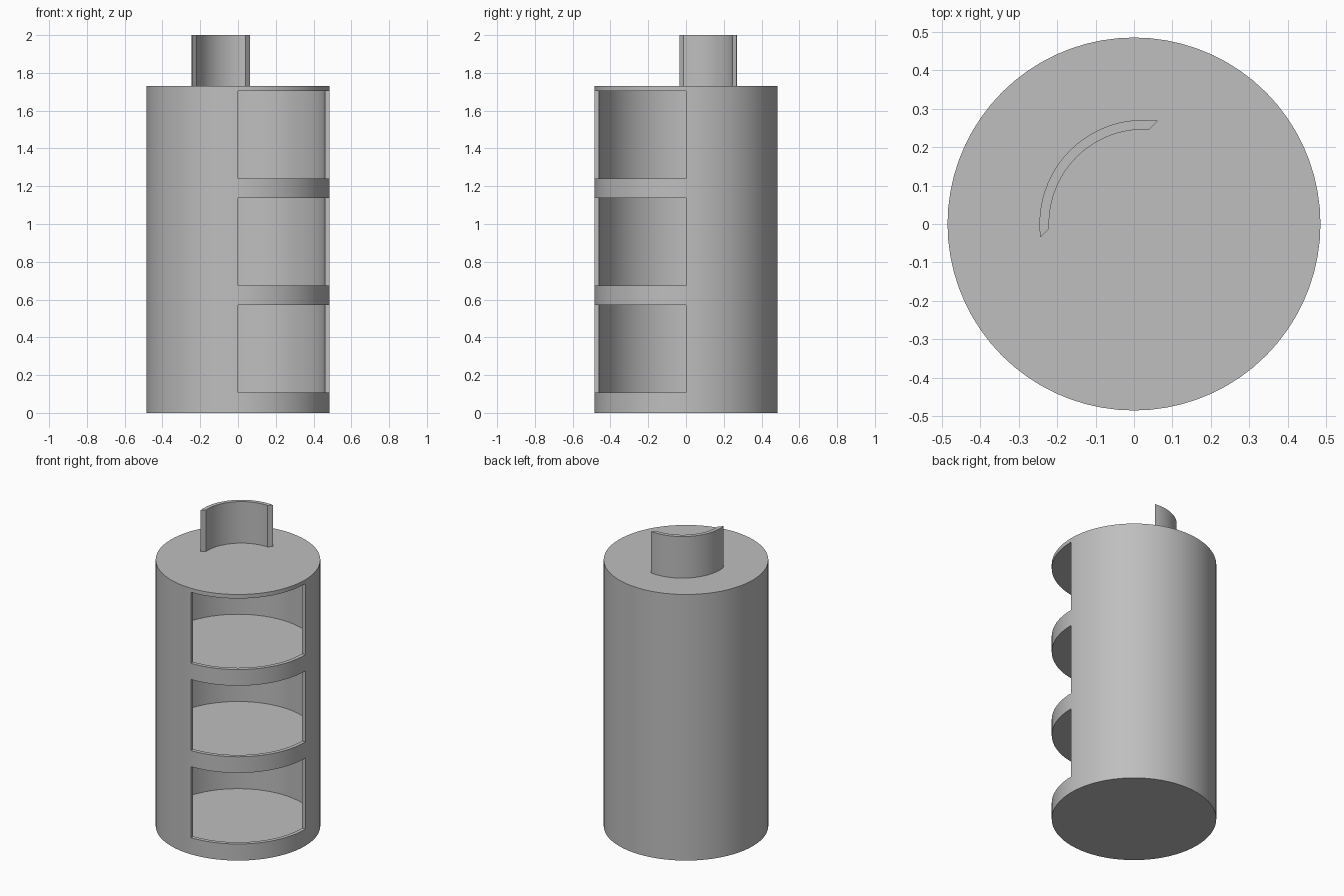
import bpy, bmesh
from math import cos, sin, radians

cube = bpy.data.objects.get("Cube")
if cube:
    bpy.data.objects.remove(cube, do_unlink=True)

RADIUS, INNER, HEIGHT = 0.485, 0.46, 1.73
SEGMENTS = 72
PLATE, LIP, PITCH = 0.027, 0.081, 0.567

grey = bpy.data.materials.new("plain_grey")
grey.use_nodes = True
colour = (0.52, 0.52, 0.52, 1)
grey.diffuse_color = colour
grey.node_tree.nodes["Principled BSDF"].inputs["Base Color"].default_value = colour


def finish(name, bm):
    """Clean the mesh, link it as an object and smooth the curved faces."""
    bmesh.ops.remove_doubles(bm, verts=bm.verts, dist=0.0005)
    bmesh.ops.recalc_face_normals(bm, faces=bm.faces)
    mesh = bpy.data.meshes.new(name)
    bm.to_mesh(mesh)
    bm.free()
    mesh.materials.append(grey)
    obj = bpy.data.objects.new(name, mesh)
    bpy.context.collection.objects.link(obj)
    bpy.ops.object.select_all(action='DESELECT')
    obj.select_set(True)
    bpy.context.view_layer.objects.active = obj
    bpy.ops.object.shade_smooth_by_angle(angle=radians(30))
    return obj


def polar(radius, angle, z, centre=(0, 0)):
    a = radians(angle)
    return (centre[0] + radius * cos(a), centre[1] + radius * sin(a), z)


def face(bm, points):
    return bm.faces.new([bm.verts.new(p) for p in points])


# Tiered cylinder: three hollow compartments, open over one quarter
bm = bmesh.new()
step = 360 / SEGMENTS
angles = [i * step for i in range(SEGMENTS)]
tiers = [(i * PITCH + PLATE, i * PITCH + PLATE + LIP, (i + 1) * PITCH + 0.003)
         for i in range(3)]


def disc(radius, z):
    face(bm, [polar(radius, a, z) for a in angles])


def wall(radius, a, low, high):
    b = a + step
    face(bm, [polar(radius, a, low), polar(radius, b, low),
              polar(radius, b, high), polar(radius, a, high)])


def ledge(a, z):
    b = a + step
    face(bm, [polar(INNER, a, z), polar(RADIUS, a, z),
              polar(RADIUS, b, z), polar(INNER, b, z)])


disc(RADIUS, 0)
disc(RADIUS, HEIGHT)
for floor, sill, ceiling in tiers:
    disc(INNER, floor)
    disc(INNER, ceiling)
    # Side edges of the opening
    for a in (270, 360):
        face(bm, [polar(INNER, a, sill), polar(RADIUS, a, sill),
                  polar(RADIUS, a, ceiling), polar(INNER, a, ceiling)])

for a in angles:
    is_open = a > 270 - step / 2
    bottom = 0
    for floor, sill, ceiling in tiers:
        wall(RADIUS, a, bottom, sill)
        wall(INNER, a, floor, sill)
        if is_open:
            ledge(a, sill)
            ledge(a, ceiling)
        else:
            wall(RADIUS, a, sill, ceiling)
            wall(INNER, a, sill, ceiling)
        bottom = ceiling
    wall(RADIUS, a, bottom, HEIGHT)
finish("tiered_cylinder", bm)

# Curved upright grip on the lid, with slanted ends
bm = bmesh.new()
centre, count = (0.025, 0), 24


def arc(radius, start, end):
    return [polar(radius, start + (end - start) * i / count, HEIGHT, centre)
            for i in range(count + 1)]


base = face(bm, arc(0.271, 82, 187.4) + arc(0.246, 182.8, 86.5))
result = bmesh.ops.extrude_face_region(bm, geom=[base], use_keep_orig=True)
top = [v for v in result["geom"] if isinstance(v, bmesh.types.BMVert)]
bmesh.ops.translate(bm, verts=top, vec=(0, 0, 2 - HEIGHT))
finish("curved_grip", bm)
